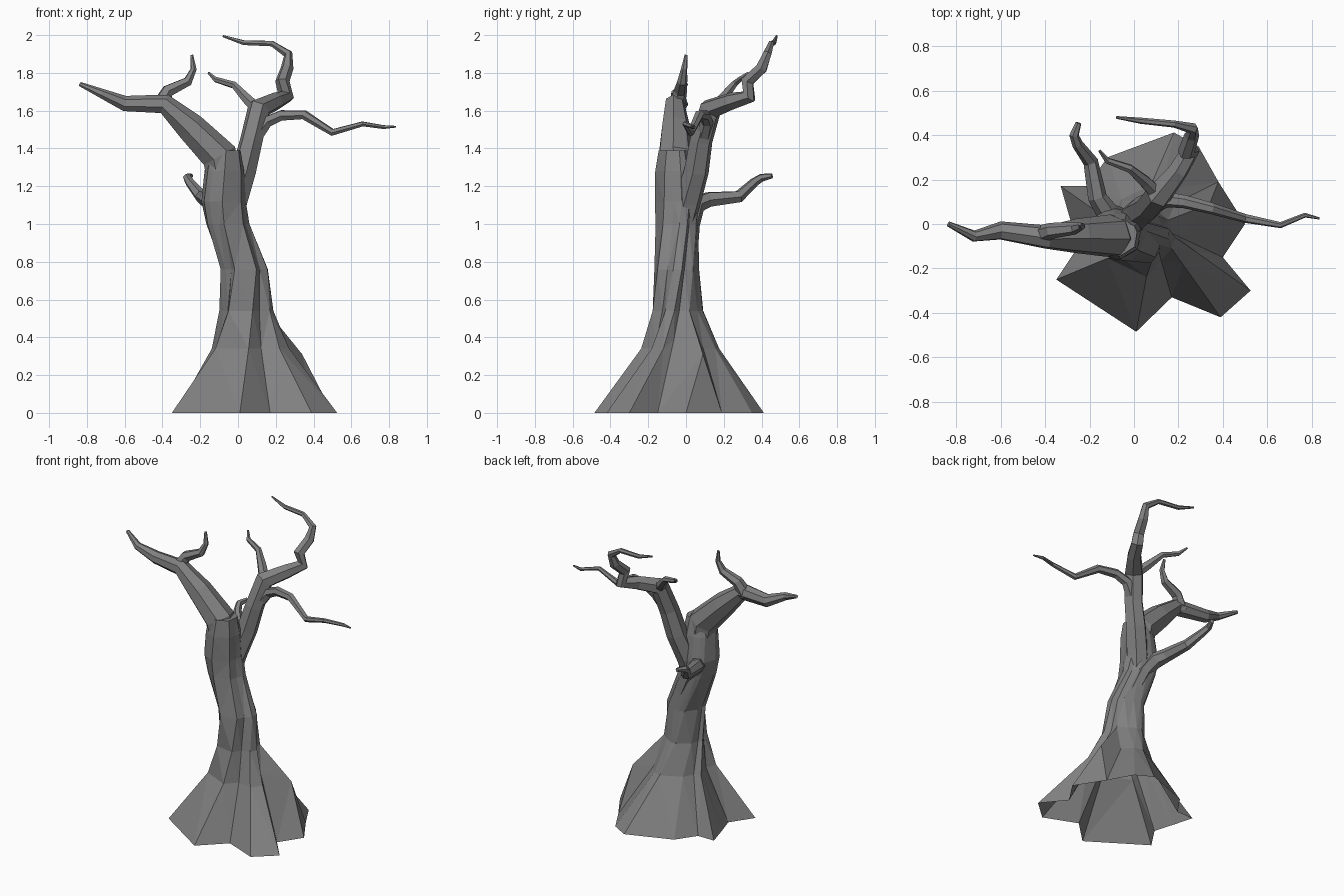
import bpy, bmesh, math
from mathutils import Vector, Matrix

bark = bpy.data.materials.new("bark")
bark.diffuse_color = (.22, .22, .22, 1)


def finish(name, bm):
    bmesh.ops.recalc_face_normals(bm, faces=bm.faces)
    me = bpy.data.meshes.new(name)
    bm.to_mesh(me)
    bm.free()
    me.materials.append(bark)
    ob = bpy.data.objects.new(name, me)
    bpy.context.collection.objects.link(ob)
    return ob


def bridge(bm, rings):
    for a, b in zip(rings, rings[1:]):
        n = len(a)
        for i in range(n):
            j = (i + 1) % n
            bm.faces.new((a[i], a[j], b[j], b[i]))


# Twisting trunk: star-shaped root outline lofted into a rounder column, open below
outline = [(-.35, -.25), (.01, -.485), (.17, -.33), (.39, -.42), (.525, -.30),
           (.40, -.15), (.50, 0), (.38, .19), (.29, .35), (.18, .412),
           (-.12, .30), (-.21, .17), (-.33, .17), (-.29, .03), (-.25, -.10)]
base_c = Vector((.06, -.03))
# z, centre x, centre y, outline scale, round radius, roundness, twist in degrees
levels = [(0, .06, -.03, 1, .4, 0, 0),
          (.34, .05, -.03, .46, .19, .15, 8),
          (.54, .035, -.045, .32, .125, .4, 24),
          (.76, .025, -.05, .28, .118, .45, 42),
          (1.0, -.06, -.045, .27, .112, .65, 55),
          (1.12, -.08, -.045, .27, .118, .75, 60),
          (1.28, -.075, -.055, .25, .105, .75, 64),
          (1.39, -.07, -.06, .2, .083, .8, 66)]
bm = bmesh.new()
rings = []
for z, cx, cy, s, r, blend, twist in levels:
    rot = Matrix.Rotation(math.radians(twist), 2)
    ring = []
    for p in outline:
        d = Vector(p) - base_c
        q = rot @ (d * s).lerp(d.normalized() * r, blend)
        ring.append(bm.verts.new((cx + q.x, cy + q.y, z)))
    rings.append(ring)
rings[1][6].co = (.34, .09, .31)      # root shoulder on the right
rings[1][5].co.z = .39
bridge(bm, rings)
bm.faces.new(rings[-1])
bmesh.ops.triangulate(bm, faces=[f for f in bm.faces if len(f.verts) == 4])
finish("trunk", bm)


# Branch: tapering faceted tube through (x, y, z, radius) points
def branch(name, pts, sides=6):
    bm = bmesh.new()
    P = [Vector(p[:3]) for p in pts]
    side, prev, rings = None, None, []
    for i, p in enumerate(P):
        t = (P[min(i + 1, len(P) - 1)] - P[max(i - 1, 0)]).normalized()
        if side is None:
            side = t.orthogonal().normalized()
        else:
            side = prev.rotation_difference(t) @ side
        prev = t
        up = t.cross(side)
        ring = []
        for k in range(sides):
            a = 2 * math.pi * k / sides
            ring.append(bm.verts.new(p + pts[i][3] * (side * math.cos(a) + up * math.sin(a))))
        rings.append(ring)
    bridge(bm, rings)
    bm.faces.new(rings[0])
    bm.faces.new(rings[-1])
    return finish(name, bm)


branch("left_limb", [(-.07, -.05, 1.2, .09), (-.1, -.055, 1.36, .098), (-.25, -.055, 1.51, .08),
                     (-.39, -.06, 1.635, .054), (-.6, -.03, 1.637, .042),
                     (-.72, -.055, 1.69, .026), (-.835, .0, 1.74, .012)], 7)
branch("left_twig", [(-.42, -.05, 1.62, .045), (-.37, -.03, 1.705, .036), (-.265, -.02, 1.755, .027),
                     (-.235, -.01, 1.82, .017), (-.245, 0, 1.895, .008)])
branch("right_limb", [(-.04, -.02, .98, .06), (-.02, .01, 1.12, .072), (.03, .055, 1.28, .068),
                      (.07, .08, 1.44, .062), (.11, .13, 1.61, .062), (.2, .24, 1.65, .047),
                      (.255, .335, 1.675, .042), (.235, .325, 1.755, .038), (.26, .4, 1.825, .034),
                      (.265, .43, 1.9, .025), (.18, .45, 1.955, .016), (.03, .465, 1.96, .014),
                      (-.08, .48, 1.995, .006)])
branch("upper_twig", [(.1, .14, 1.61, .035), (.05, .19, 1.66, .03), (-.02, .25, 1.735, .02),
                      (-.12, .285, 1.765, .015), (-.155, .33, 1.8, .007)])
branch("right_branch", [(.06, .08, 1.42, .045), (.15, .11, 1.54, .035), (.23, .1, 1.575, .03),
                        (.35, .07, 1.578, .026), (.5, .025, 1.485, .02), (.66, -.005, 1.53, .014),
                        (.77, .04, 1.513, .011), (.835, .025, 1.515, .005)])
# The back branch starts as a ridge winding up the trunk
branch("back_branch", [(.07, .01, .58, .04), (.04, .015, .8, .045), (-.05, .025, 1.0, .05),
                       (-.12, .05, 1.1, .052), (-.165, .12, 1.13, .043), (-.195, .28, 1.145, .034),
                       (-.255, .36, 1.22, .025), (-.27, .4, 1.245, .022), (-.25, .455, 1.255, .014)])
